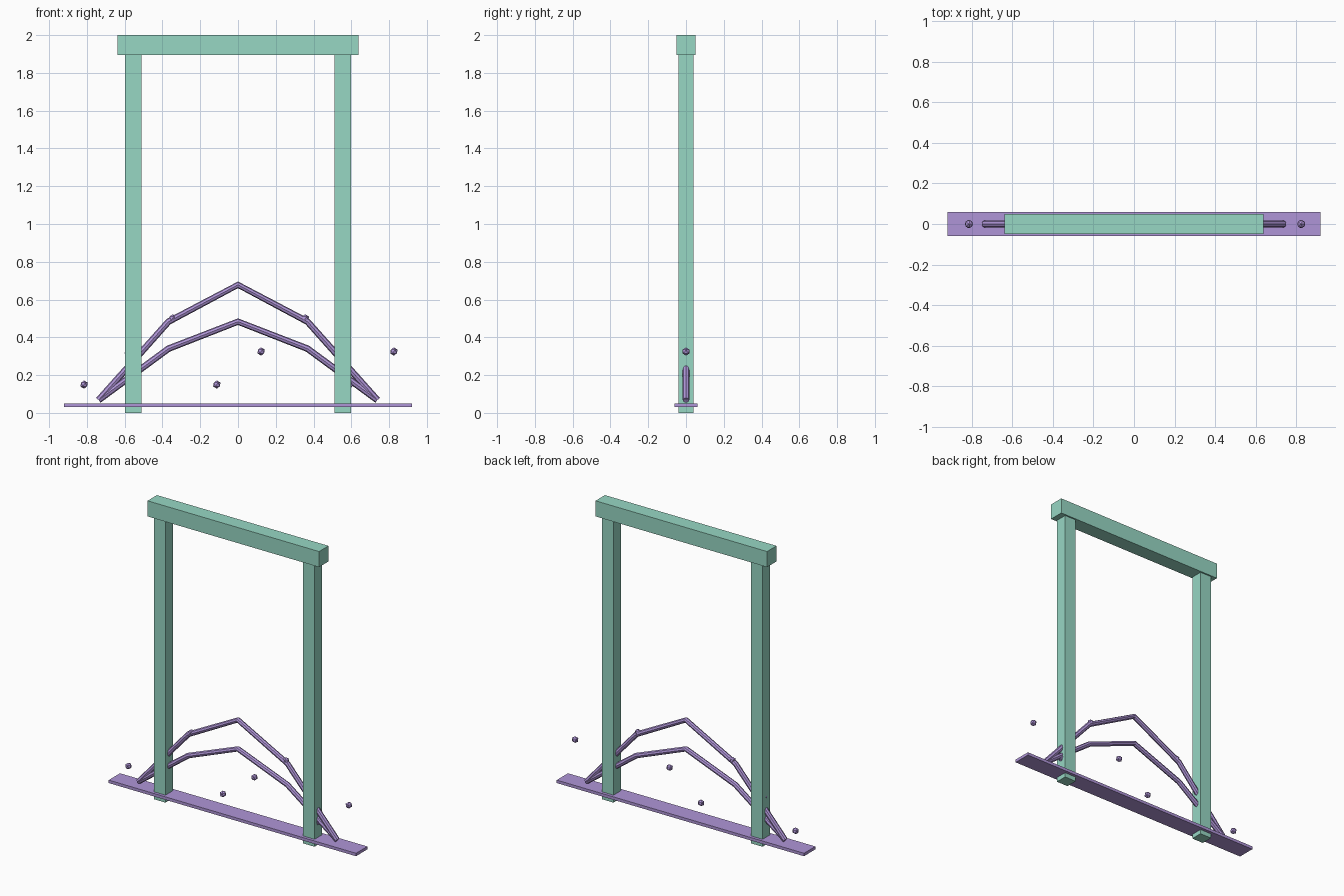
import bpy

if "Cube" in bpy.data.objects:
    bpy.data.objects.remove(bpy.data.objects["Cube"])


def material(name, color):
    m = bpy.data.materials.new(name)
    m.diffuse_color = color
    m.use_nodes = True
    m.node_tree.nodes["Principled BSDF"].inputs["Base Color"].default_value = m.diffuse_color
    return m


GREEN = material("green_frame", (0.31, 0.68, 0.55, 1))
PURPLE = material("purple_vine", (0.43, 0.30, 0.68, 1))


def box(name, lo, hi, mat):
    bpy.ops.mesh.primitive_cube_add(
        size=1, location=[(a + b) / 2 for a, b in zip(lo, hi)])
    ob = bpy.context.object
    ob.name = name
    ob.scale = [b - a for a, b in zip(lo, hi)]
    bpy.ops.object.transform_apply(location=False, rotation=False, scale=True)
    ob.data.materials.append(mat)


def arch(name, mid_z, top_z):
    # faceted eight-sided tube, mirrored about x = 0
    half = [(-0.738, 0.068), (-0.368, mid_z)]
    pts = half + [(0, top_z)] + [(-x, z) for x, z in reversed(half)]
    cu = bpy.data.curves.new(name, 'CURVE')
    cu.dimensions = '3D'
    cu.bevel_depth = 0.0175
    cu.bevel_resolution = 2
    cu.use_fill_caps = True
    sp = cu.splines.new('POLY')
    sp.points.add(len(pts) - 1)
    for p, (x, z) in zip(sp.points, pts):
        p.co = (x, 0, z, 1)
    sp.use_smooth = False
    cu.materials.append(PURPLE)
    ob = bpy.data.objects.new(name, cu)
    bpy.context.collection.objects.link(ob)
    # turn the curve into a mesh
    bpy.ops.object.select_all(action='DESELECT')
    bpy.context.view_layer.objects.active = ob
    ob.select_set(True)
    bpy.ops.object.convert(target='MESH')


# Gate frame: two posts and a lintel
for side, x in (("left", -0.555), ("right", 0.555)):
    box(side + "_post", (x - 0.043, -0.04, 0), (x + 0.043, 0.04, 1.9), GREEN)
box("lintel", (-0.638, -0.05, 1.895), (0.638, 0.05, 2.0), GREEN)

# Base plank
box("base_plank", (-0.92, -0.06, 0.03), (0.92, 0.06, 0.05), PURPLE)

# Two arched rails sharing their feet
arch("upper_arch", 0.483, 0.678)
arch("lower_arch", 0.340, 0.483)

# Row of small beads at three repeating heights
for i in range(8):
    bpy.ops.mesh.primitive_ico_sphere_add(
        subdivisions=1, radius=0.022,
        location=(-0.815 + 0.2343 * i, 0, (0.15, 0.325, 0.5)[i % 3]))
    bead = bpy.context.object
    bead.name = f"bead_{i + 1}"
    bead.data.materials.append(PURPLE)
